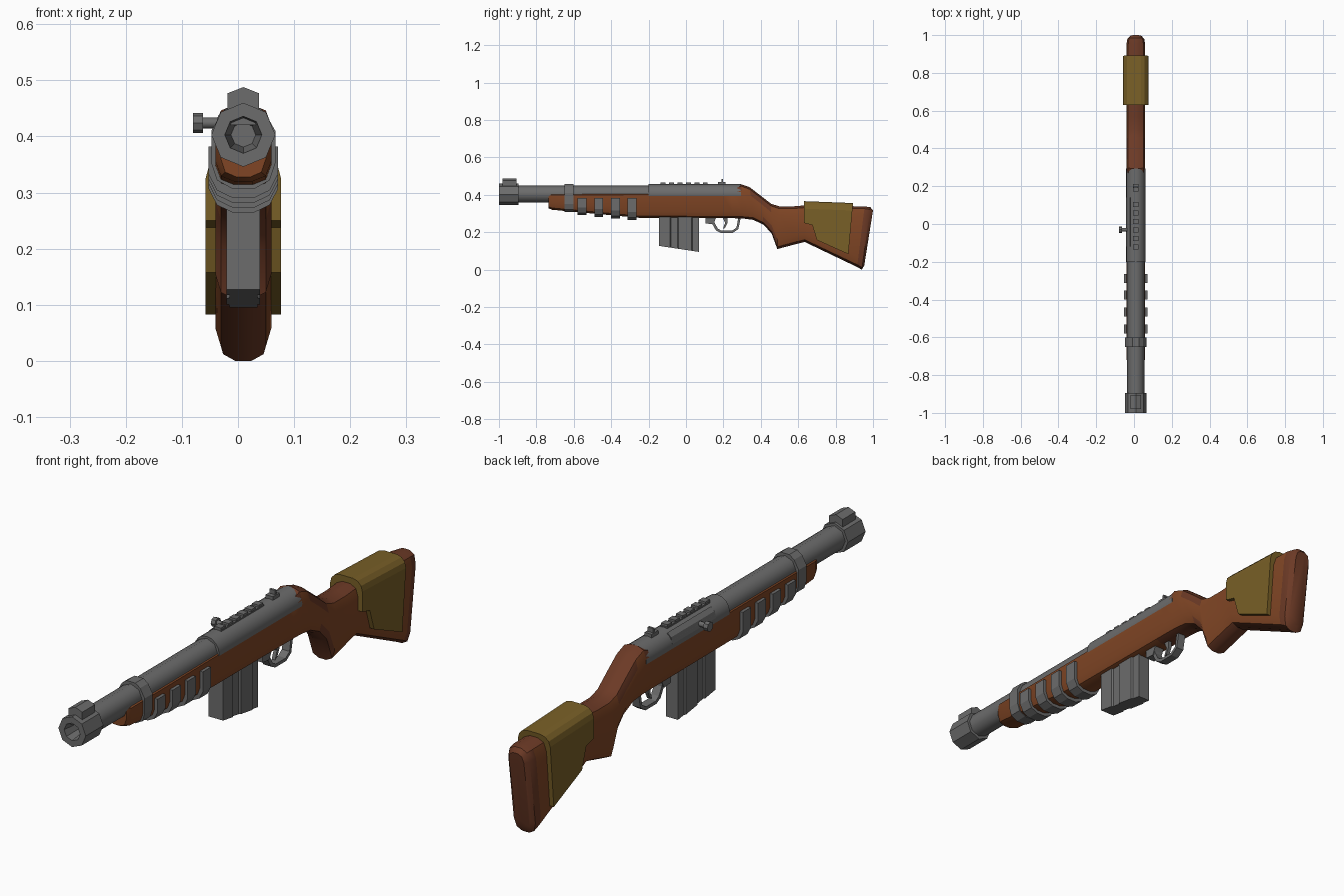
import bpy, bmesh, math

if "Cube" in bpy.data.objects:
    bpy.data.objects.remove(bpy.data.objects["Cube"])

CX = 0.0095   # centre plane of the body (the bolt handle offsets the bounds)


def material(name, r, g, b):
    m = bpy.data.materials.new(name)
    m.diffuse_color = (r, g, b, 1)
    m.use_nodes = True
    m.node_tree.nodes["Principled BSDF"].inputs["Base Color"].default_value = m.diffuse_color
    return m


STEEL = material("steel_grey", 0.15, 0.15, 0.15)
WOOD = material("wood_brown", 0.215, 0.06, 0.018)
DARK = material("dark_wood", 0.15, 0.042, 0.019)
OLIVE = material("olive_leather", 0.19, 0.115, 0.02)


def finish(name, bm, mats, smooth=None):
    bmesh.ops.recalc_face_normals(bm, faces=bm.faces)
    me = bpy.data.meshes.new(name)
    bm.to_mesh(me)
    bm.free()
    for m in mats:
        me.materials.append(m)
    ob = bpy.data.objects.new(name, me)
    bpy.context.collection.objects.link(ob)
    if smooth:
        bpy.ops.object.select_all(action='DESELECT')
        ob.select_set(True)
        bpy.context.view_layer.objects.active = ob
        bpy.ops.object.shade_smooth_by_angle(angle=math.radians(smooth))
    return ob


def loft(name, rings, mats, smooth=None, rule=None):
    bm = bmesh.new()
    vs = [[bm.verts.new(p) for p in ring] for ring in rings]
    n = len(rings[0])
    for a, b in zip(vs, vs[1:]):
        for i in range(n):
            j = (i + 1) % n
            bm.faces.new((a[i], a[j], b[j], b[i]))
    bm.faces.new(vs[0])
    bm.faces.new(vs[-1])
    bmesh.ops.recalc_face_normals(bm, faces=bm.faces)
    if rule:
        bm.normal_update()
        for f in bm.faces:
            f.material_index = rule(f)
    return finish(name, bm, mats, smooth)


def along_x(name, pts, x0, x1, mat, smooth=None):
    """Extrude a (y, z) profile across x."""
    return loft(name, [[(CX + x, y, z) for y, z in pts] for x in (x0, x1)], [mat], smooth)


def along_y(name, pts, y0, y1, mat, smooth=None):
    """Extrude an (x, z) profile along y."""
    return loft(name, [[(CX + x, y, z) for x, z in pts] for y in (y0, y1)], [mat], smooth)


def circle(u, v, r, n=8):
    return [(u + r * math.cos(2 * math.pi * i / n), v + r * math.sin(2 * math.pi * i / n)) for i in range(n)]


def box(u0, u1, v0, v1):
    return [(u0, v0), (u1, v0), (u1, v1), (u0, v1)]


# Stock: top y, top z, bottom y, bottom z, width scale, top rounding, bottom rounding
stations = [
    (-0.735, 0.41, -0.735, 0.328, 0.80, 0.25, 0.7),
    (-0.715, 0.41, -0.715, 0.320, 1, 0.25, 0.8),
    (-0.25, 0.412, -0.25, 0.277, 1, 0.25, 0.8),
    (0.19, 0.413, 0.19, 0.275, 1, 0.25, 0.8),
    (0.24, 0.432, 0.25, 0.275, 1, 0.5, 0.8),
    (0.295, 0.456, 0.30, 0.274, 1, 0.8, 0.8),
    (0.34, 0.441, 0.36, 0.266, 1, 1, 1),
    (0.40, 0.395, 0.415, 0.240, 1, 1, 1),
    (0.455, 0.352, 0.458, 0.193, 1, 1, 1),
    (0.50, 0.338, 0.488, 0.110, 1, 1, 1),
    (0.57, 0.338, 0.59, 0.137, 1, 1, 1),
    (0.63, 0.343, 0.635, 0.148, 1, 1, 1),
    (0.955, 0.338, 0.915, 0.014, 1, 1, 1),
    (0.985, 0.334, 0.940, 0.0, 0.9, 1, 1),
    (1.0, 0.318, 0.953, 0.022, 0.62, 0.7, 0.7)]
rounding = [(0.016, 0), (0.040, 0.012), (0.050, 0.045)]
rings = []
for ty, tz, by, bz, w, rt, rb in stations:
    side = [(x * w, d * rt / (tz - bz)) for x, d in rounding]
    side += [(x * w, 1 - d * rb / (tz - bz)) for x, d in reversed(rounding)]
    loop = side + [(-x, t) for x, t in reversed(side)]
    rings.append([(CX + x, ty + (by - ty) * t, tz + (bz - tz) * t) for x, t in loop])


def wood_rule(f):
    c = f.calc_center_median()
    return 0 if abs(f.normal.x) > 0.93 and c.y < 0.93 or c.y < 0.1 else 1


loft("stock", rings, [WOOD, DARK], 35, wood_rule)

# Cheek cover wrapping the butt, with rounded top edges
cover = along_x("cheek_cover", [(0.63, 0.366), (0.893, 0.356), (0.868, 0.083), (0.70, 0.158),
                                (0.675, 0.238), (0.63, 0.25)], -0.067, 0.067, OLIVE)
bm = bmesh.new()
bm.from_mesh(cover.data)
top = [e for e in bm.edges if all(v.co.z > 0.3 for v in e.verts)
       and abs(e.verts[0].co.x - e.verts[1].co.x) < 0.01]
bmesh.ops.bevel(bm, geom=top, offset=0.04, segments=3, profile=0.5, affect='EDGES')
bm.to_mesh(cover.data)
bm.free()

# Barrel and receiver
along_y("barrel", circle(0, 0.404, 0.046), -0.91, 0.0, STEEL, 50)
along_y("receiver", circle(0, 0.405, 0.052, 16), -0.20, 0.295, STEEL, 30)

# Muzzle sleeve with tapering bore
loft("muzzle", [[(CX + x, y, z) for x, z in circle(0, 0.403, r)] for r, y in
                ((0.04, -0.895), (0.057, -0.895), (0.057, -1.0), (0.033, -1.0), (0.022, -0.92))],
     [STEEL])
along_y("front_sight", [(-0.028, 0.42), (0.028, 0.42), (0.028, 0.477), (0, 0.488), (-0.028, 0.477)],
        -0.98, -0.905, STEEL)

# Barrel band round barrel and fore-end
half = [(0.02, 0.307), (0.047, 0.322), (0.057, 0.352), (0.057, 0.41), (0.038, 0.444), (0.018, 0.458)]
along_y("barrel_band", half + [(-x, z) for x, z in reversed(half)], -0.65, -0.602, STEEL)

# Four fore-end straps
for i in range(4):
    y = -0.556 + 0.0895 * i
    b = 0.304 - 0.0087 * i - 0.013
    half = [(0.020, b), (0.047, b + 0.013), (0.062, b + 0.042), (0.062, 0.382)]
    along_y(f"strap_{i + 1}", half + [(-x, z) for x, z in reversed(half)],
            y - 0.024, y + 0.024, STEEL)

# Magazine: plan outline with side grooves and a sloping floor
half = [(0.030, -0.145), (0.030, -0.085), (0.025, -0.080), (0.025, -0.045), (0.030, -0.040),
        (0.030, 0.030), (0.025, 0.035), (0.025, 0.070)]
plan = half + [(-x, y) for x, y in reversed(half)]
loft("magazine", [[(CX + x, y, 0.30) for x, y in plan],
                  [(CX + x, y, 0.127 - (y + 0.145) * 0.15) for x, y in plan]], [STEEL])

# Trigger guard and trigger
along_x("guard_mount", [(0.105, 0.285), (0.105, 0.247), (0.145, 0.243), (0.165, 0.285)],
        -0.02, 0.02, STEEL)
along_x("trigger_guard", [(0.135, 0.28), (0.14, 0.245), (0.16, 0.21), (0.185, 0.197), (0.25, 0.197),
                          (0.28, 0.217), (0.293, 0.28), (0.28, 0.28), (0.27, 0.225), (0.247, 0.209),
                          (0.188, 0.209), (0.17, 0.22), (0.153, 0.25), (0.152, 0.28)],
        -0.016, 0.016, STEEL)
along_x("trigger", [(0.195, 0.28), (0.222, 0.28), (0.222, 0.25), (0.208, 0.222), (0.197, 0.218),
                    (0.209, 0.25)], -0.007, 0.007, STEEL)

# Top rail with teeth, and rear sight
along_y("rail_base", box(-0.015, 0.015, 0.45, 0.459), -0.135, 0.12, STEEL)
for i in range(6):
    y = -0.122 + i * 0.045
    along_y(f"rail_tooth_{i + 1}", box(-0.014, 0.014, 0.45, 0.467), y - 0.013, y + 0.013, STEEL)
along_y("rear_sight_base", box(-0.015, 0.015, 0.44, 0.468), 0.172, 0.212, STEEL)
along_y("rear_sight_blade", box(-0.011, 0.011, 0.46, 0.484), 0.19, 0.199, STEEL)

# Bolt cover plate and handle on the left side
along_y("bolt_cover", [(-0.051, 0.413), (-0.045, 0.437), (-0.030, 0.451), (-0.028, 0.44), (-0.04, 0.413)],
        -0.12, 0.14, STEEL)
along_x("bolt_shaft", circle(-0.03, 0.424, 0.010), -0.08, -0.03, STEEL, 50)
along_x("bolt_knob", circle(-0.03, 0.424, 0.018), -0.0895, -0.072, STEEL)
